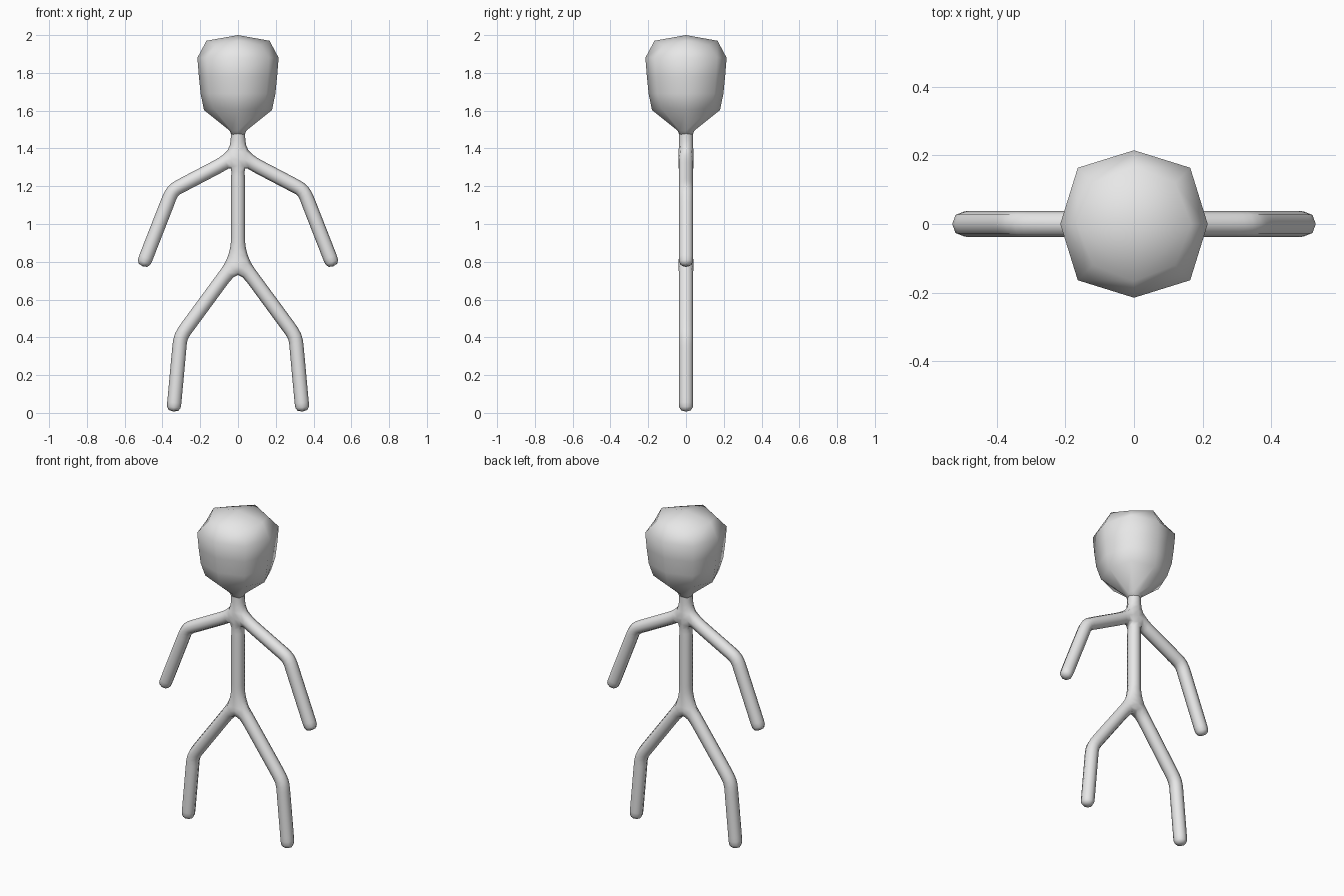
import bpy
import math
from mathutils import Vector

if "Cube" in bpy.data.objects:
    bpy.data.objects.remove(bpy.data.objects["Cube"])

grey = bpy.data.materials.new("plain grey")
grey.diffuse_color = (0.8, 0.8, 0.8, 1)
grey.use_nodes = True
grey.node_tree.nodes["Principled BSDF"].inputs["Base Color"].default_value = grey.diffuse_color


def make_object(name, verts, edges, faces):
    me = bpy.data.meshes.new(name)
    me.from_pydata(verts, edges, faces)
    me.materials.append(grey)
    me.update()
    ob = bpy.data.objects.new(name, me)
    bpy.context.collection.objects.link(ob)
    return ob


# Body skeleton: a graph of evenly divided bones
points, bones = [], []


def bone(start, end, steps):
    """Chain of short edges from point index start to position end."""
    a, b = points[start].copy(), Vector(end)
    last = start
    for i in range(1, steps + 1):
        points.append(a.lerp(b, i / steps))
        bones.append((last, len(points) - 1))
        last = len(points) - 1
    return last


points.append(Vector((0, 0, 0.82)))                 # pelvis
shoulder = bone(0, (0, 0, 1.36), 5)                 # spine
bone(shoulder, (0, 0, 1.53), 2)                     # neck
for s in (-1, 1):
    elbow = bone(shoulder, (s * 0.348, 0, 1.178), 4)
    bone(elbow, (s * 0.507, 0, 0.772), 4)
    knee = bone(0, (s * 0.305, 0, 0.405), 4)
    bone(knee, (s * 0.342, 0, 0.003), 4)

body = make_object("body_and_limbs", points, bones, [])
skin = body.modifiers.new("Skin", 'SKIN')
skin.use_smooth_shade = True
if not body.data.skin_vertices:
    bpy.context.view_layer.objects.active = body
    bpy.ops.mesh.customdata_skin_add()
for i, sv in enumerate(body.data.skin_vertices[0].data):
    sv.radius = (0.041, 0.041)
    sv.use_root = (i == 0)
sub = body.modifiers.new("Subdivision", 'SUBSURF')
sub.levels = sub.render_levels = 1

# Head: eight-sided rings (side distance, side z, corner distance, corner z)
rings = [
    (0.034, 1.47, 0.026, 1.47),
    (0.045, 1.495, 0.034, 1.495),
    (0.180, 1.603, 0.132, 1.612),
    (0.198, 1.69, 0.150, 1.69),
    (0.207, 1.78, 0.158, 1.78),
    (0.215, 1.88, 0.164, 1.88),
    (0.167, 1.97, 0.120, 1.947),
]
verts, faces = [], []
for side, side_z, corner, corner_z in rings:
    for k in range(8):
        a = k * math.pi / 4
        r, z = (corner * math.sqrt(2), corner_z) if k % 2 else (side, side_z)
        verts.append((r * math.cos(a), r * math.sin(a), z))
for j in range(len(rings) - 1):
    for k in range(8):
        n = (k + 1) % 8
        faces.append((j * 8 + k, j * 8 + n, j * 8 + 8 + n, j * 8 + 8 + k))
faces.append(tuple(range(7, -1, -1)))
top = len(verts)
verts.append((0, 0, 2.0))
base = top - 8
for k in range(1, 8, 2):                            # four quads to the crown
    faces.append((base + k - 1, base + k, base + (k + 1) % 8, top))
head = make_object("head", verts, [], faces)
for p in head.data.polygons:
    p.use_smooth = True
